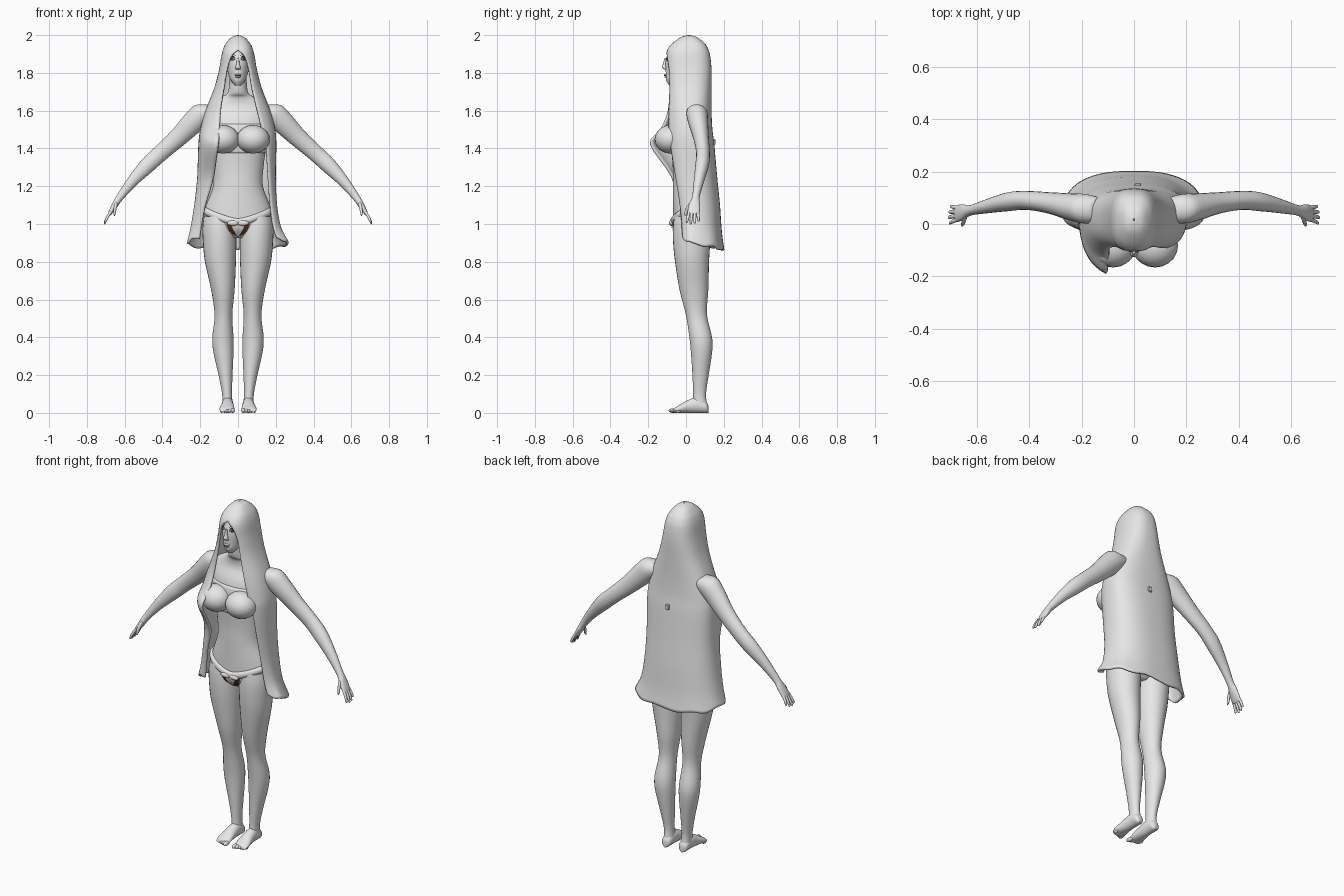
import bpy, bmesh, math
from mathutils import Vector
from mathutils.bvhtree import BVHTree


def material(name, rgb):
    m = bpy.data.materials.new(name)
    m.diffuse_color = (*rgb, 1)
    return m


GREY = material("pale grey", (0.8, 0.8, 0.8))
BROWN = material("dark brown", (0.09, 0.035, 0.012))
BLACK = material("near black", (0.012, 0.01, 0.01))
WHITE = material("eye tan", (0.55, 0.38, 0.25))
X, Y, Z = Vector((1, 0, 0)), Vector((0, 1, 0)), Vector((0, 0, 1))


def finish(name, bm, mat=GREY, angle=50):
    bmesh.ops.remove_doubles(bm, verts=bm.verts, dist=0.0004)
    bmesh.ops.recalc_face_normals(bm, faces=bm.faces)
    me = bpy.data.meshes.new(name)
    bm.to_mesh(me)
    bm.free()
    me.materials.append(mat)
    ob = bpy.data.objects.new(name, me)
    bpy.context.collection.objects.link(ob)
    bpy.context.view_layer.objects.active = ob
    bpy.ops.object.select_all(action='DESELECT')
    ob.select_set(True)
    bpy.ops.object.shade_smooth_by_angle(angle=math.radians(angle))
    return ob


def smooth(rows, k=4):
    """Catmull-Rom resampling of a list of number tuples."""
    out, n = [], len(rows)
    for i in range(n - 1):
        a, b, c, d = (rows[min(max(j, 0), n - 1)] for j in (i - 1, i, i + 1, i + 2))
        for s in range(k):
            t = s / k
            out.append([q + 0.5 * t * (r - p + t * (2*p - 5*q + 4*r - e + t * (3*(q - r) + e - p)))
                        for p, q, r, e in zip(a, b, c, d)])
    return out + [list(rows[-1])]


def skin(bm, rings, closed=True):
    n = len(rings[0])
    for r0, r1 in zip(rings, rings[1:]):
        for j in range(n if closed else n - 1):
            m = (j + 1) % n
            bm.faces.new((r0[j], r0[m], r1[m], r1[j]))


def loft(name, rows, u=X, v=Y, n=24, k=4):
    """Elliptical rings (x, y, z, ru, rv) joined into a capped tube."""
    bm = bmesh.new()
    rings = []
    for x, y, z, a, b in smooth(rows, k):
        ts = [2 * math.pi * j / n for j in range(n)]
        rings.append([bm.verts.new(Vector((x, y, z)) + u * a * math.cos(t) + v * b * math.sin(t)) for t in ts])
    skin(bm, rings)
    bm.faces.new(rings[0])
    bm.faces.new(rings[-1])
    return finish(name, bm)


def ball(name, loc, size, mat=GREY):
    bm = bmesh.new()
    bmesh.ops.create_uvsphere(bm, u_segments=20, v_segments=12, radius=1)
    for w in bm.verts:
        w.co = Vector([c * s + l for c, s, l in zip(w.co, size, loc)])
    return finish(name, bm, mat)


def plate(name, target, strip, mat, lift=0.003):
    """Thin strip of (x, z_low, z_high) columns laid on the front of target."""
    bm = bmesh.new()
    src = bmesh.new()
    src.from_mesh(target.data)
    tree = BVHTree.FromBMesh(src)
    rings = []
    for x, lo, hi in smooth(strip, 3):
        ring = []
        for s in range(4):
            z = lo + (hi - lo) * s / 3
            hit = tree.ray_cast(Vector((x, -1, z)), Y)[0]
            ring.append(bm.verts.new((x, (hit.y if hit else 0) - lift, z)))
        rings.append(ring)
    skin(bm, rings, closed=False)
    src.free()
    return finish(name, bm, mat)


# Torso and neck
torso = loft("torso", [(0, y, z, a, b) for z, y, a, b in [
    (.925, .03, .06, .05), (.96, .03, .13, .085), (1.0, .032, .178, .10), (1.08, .035, .175, .105),
    (1.2, .02, .132, .09), (1.3, .02, .135, .09), (1.45, .02, .155, .10), (1.55, .025, .168, .09),
    (1.62, .04, .165, .07), (1.67, .025, .09, .055), (1.7, .0, .052, .05), (1.8, -.01, .045, .05)]], n=40)

# Head with nose and lips
head = loft("head", [(0, y, z, a, b) for z, y, a, b in [
    (1.732, -.068, .014, .02), (1.76, -.05, .038, .055), (1.80, -.03, .053, .077), (1.86, -.015, .063, .093),
    (1.92, -.005, .062, .085), (1.965, .0, .045, .06)]], n=36)
loft("nose", [(0, -.108, 1.878, .006, .006), (0, -.112, 1.85, .008, .009), (0, -.114, 1.828, .014, .013),
              (0, -.106, 1.817, .012, .006)], n=12)
ball("upper_lip", (0, -.106, 1.789, ), (.018, .011, .005))
ball("lower_lip", (0, -.103, 1.779), (.015, .011, .006))
plate("mouth_line", head, [(-.015, 1.783, 1.785), (0, 1.783, 1.785), (.015, 1.783, 1.785)], BLACK, .0085)

# Eyes and brows
for side, s in (("left", -1), ("right", 1)):
    plate(side + "_eye_lid", head, [(s*.014, 1.872, 1.876), (s*.024, 1.866, 1.89), (s*.04, 1.867, 1.894),
                                    (s*.054, 1.882, 1.89)], BLACK, .002)
    plate(side + "_eye", head, [(s*.019, 1.873, 1.877), (s*.028, 1.87, 1.884), (s*.039, 1.871, 1.886),
                                (s*.046, 1.879, 1.884)], WHITE, .004)
    plate(side + "_iris", head, [(s*.027, 1.873, 1.881), (s*.033, 1.869, 1.886), (s*.039, 1.873, 1.881)], BROWN, .006)
    plate(side + "_brow", head, [(s*.012, 1.888, 1.891), (s*.03, 1.9, 1.906), (s*.05, 1.904, 1.906)], BLACK, .002)

# Legs, feet and toes
for side, s in (("left", -1), ("right", 1)):
    loft(side + "_leg", [(s*x, y, z, a, b) for z, x, y, a, b in [
        (1.04, .098, .032, .083, .095), (.98, .099, .031, .089, .1), (.9, .097, .03, .088, .098), (.8, .093, .032, .082, .09),
        (.65, .08, .042, .062, .076), (.52, .077, .055, .047, .056), (.4, .08, .078, .056, .06),
        (.32, .077, .082, .053, .056), (.2, .066, .077, .037, .043), (.1, .058, .072, .026, .034),
        (.04, .055, .075, .028, .038)]], n=28)
    loft(side + "_foot", [(s*x, y, z, a, z) for y, x, z, a in [
        (.118, .055, .02, .012), (.105, .055, .03, .027), (.06, .055, .042, .03), (.01, .056, .034, .034),
        (-.03, .058, .023, .04), (-.055, .058, .015, .04), (-.066, .058, .01, .034)]], u=X, v=Z, n=18)
    for i in range(5):
        ball(side + "_toe_%d" % (i + 1), (s*(.028 + .0148*i), -.068 + .006*i, .012 - .001*i),
             (.0115 - .0012*i, .024 - .002*i, .012 - .001*i))

# Arms, palms and fingers
for side, s in (("left", -1), ("right", 1)):
    across = Vector((s * .7, 0, .714))
    loft(side + "_arm", [(s*x, y, z, a, b) for x, y, z, a, b in [
        (.13, .055, 1.6, .045, .045), (.185, .058, 1.585, .056, .062), (.24, .065, 1.535, .052, .06),
        (.32, .08, 1.455, .041, .05), (.41, .09, 1.375, .036, .044), (.48, .085, 1.31, .036, .042),
        (.56, .068, 1.225, .027, .03), (.625, .052, 1.142, .02, .02), (.652, .045, 1.1, .03, .017),
        (.675, .04, 1.062, .032, .012), (.682, .04, 1.05, .026, .008)]], u=Y, v=across, n=22)
    for i in range(4):
        y0, y1 = .017 + .015*i, .004 + .021*i
        ln = (.9, 1, .95, .78)[i]
        loft(side + "_finger_%d" % (i + 1), [
            (s*.672, y0, 1.068, .008, .008), (s*(.672 + .021*ln), (y0 + y1)/2, 1.068 - .034*ln, .008, .008),
            (s*(.672 + .034*ln), y1, 1.068 - .063*ln, .006, .006), (s*(.672 + .036*ln), y1, 1.068 - .068*ln, .002, .002)],
            u=Y, v=across, n=10, k=2)
    loft(side + "_thumb", [(s*.642, .032, 1.115, .012, .01), (s*.65, .01, 1.085, .011, .01),
                           (s*.655, -.002, 1.053, .008, .008), (s*.656, -.004, 1.044, .002, .002)],
         u=Y, v=across, n=10, k=2)

# Bandeau top: band, two cups and back clasp
loft("top_band", [(0, .02, 1.375, .146, .1), (0, .02, 1.385, .156, .108), (0, .02, 1.45, .163, .112),
                  (0, .022, 1.52, .168, .106), (0, .022, 1.53, .162, .095)], n=40)
for side, s in (("left", -1), ("right", 1)):
    ball(side + "_cup", (s*.08, -.083, 1.448), (.088, .083, .075))
bm = bmesh.new()
bmesh.ops.create_cube(bm, size=1)
for w in bm.verts:
    w.co = Vector((w.co.x*.025 + .015, w.co.y*.03 + .142, w.co.z*.03 + 1.435))
bmesh.ops.bevel(bm, geom=bm.edges[:], offset=.004, segments=1, affect='EDGES')
finish("back_clasp", bm, angle=30)

# Briefs: dark trim, front panel, waistband and tie
plate("brief_trim", torso, [(-.06, .993, 1.0), (-.04, .955, 1.003), (0, .935, 1.003), (.04, .955, 1.003),
                            (.06, .993, 1.0)], BROWN, .006)
plate("brief_panel", torso, [(-.04, 1.0, 1.01), (-.02, .962, 1.01), (0, .932, 1.01), (.02, .962, 1.01),
                             (.04, 1.0, 1.01)], GREY, .012)
bm = bmesh.new()
rings = []
for i in range(49):
    t = 2 * math.pi * i / 48
    out = Vector((math.sin(t), -math.cos(t), 0))
    c = Vector((.178 * out.x, .034 + .105 * out.y, 1.01 + .06 * abs(math.sin(t)) ** 1.4))
    rings.append([bm.verts.new(c + out * .014 * math.cos(q) + Z * .02 * math.sin(q))
                  for q in (math.pi * j / 5 for j in range(10))])
skin(bm, rings)
finish("brief_waistband", bm)
for side, s in (("left", -1), ("right", 1)):
    ball(side + "_tie", (s*.027, -.078, 1.005), (.03, .012, .015))

# Long veil of hair, open at the front: z, half widths, front depths, back, inner edges
veil = [(2.0, .004, .004, .01, .01, .02, 0, 0), (1.988, .036, .036, -.03, -.03, .06, 0, 0),
        (1.955, .065, .065, -.073, -.073, .1, 0, 0), (1.925, .079, .079, -.097, -.097, .118, 0, 0),
        (1.89, .088, .088, -.107, -.107, .128, .036, .036), (1.82, .1, .1, -.108, -.108, .135, .062, .062),
        (1.72, .126, .126, -.105, -.105, .135, .078, .078), (1.6, .172, .172, -.11, -.11, .135, .095, .105),
        (1.5, .2, .197, -.15, -.115, .14, .1, .13), (1.42, .21, .203, -.21, -.12, .15, .108, .152),
        (1.25, .216, .2, -.095, -.1, .165, .13, .165), (1.1, .232, .207, -.07, -.07, .18, .175, .175),
        (.98, .252, .228, -.05, -.05, .19, .195, .187), (.9, .272, .268, -.04, -.04, .203, .205, .205)]
P = .8


def power(c):
    return math.copysign(abs(c) ** P, c)


bm = bmesh.new()
rings = []
COLS = 22
for z, wl, wr, fl, fr, back, il, ir in smooth(veil, 4):
    ring = []
    mid = .015 + .02 * min(1, max(0, (2 - z) / .6))
    for j in range(-COLS, COLS + 1):
        w, front, inner = (wl, fl, il) if j < 0 else (wr, fr, ir)
        start = math.asin(min(.97, max(0, inner / w)) ** (1 / P))
        t = math.pi - (math.pi - start) * abs(j) / COLS
        depth = mid - front if math.cos(t) > 0 else back - mid
        low = max(0, (1.1 - z) / .2)
        hem = low * (.035 * math.cos(t) + .006 * math.sin(j * .9))
        ring.append(bm.verts.new((math.copysign(w, j) * power(math.sin(t)), mid - depth * power(math.cos(t)), z + hem)))
    rings.append(ring)
skin(bm, rings, closed=False)
hair = finish("long_hair", bm, angle=60)
solid = hair.modifiers.new("thickness", 'SOLIDIFY')
solid.thickness = .012
solid.offset = -1
